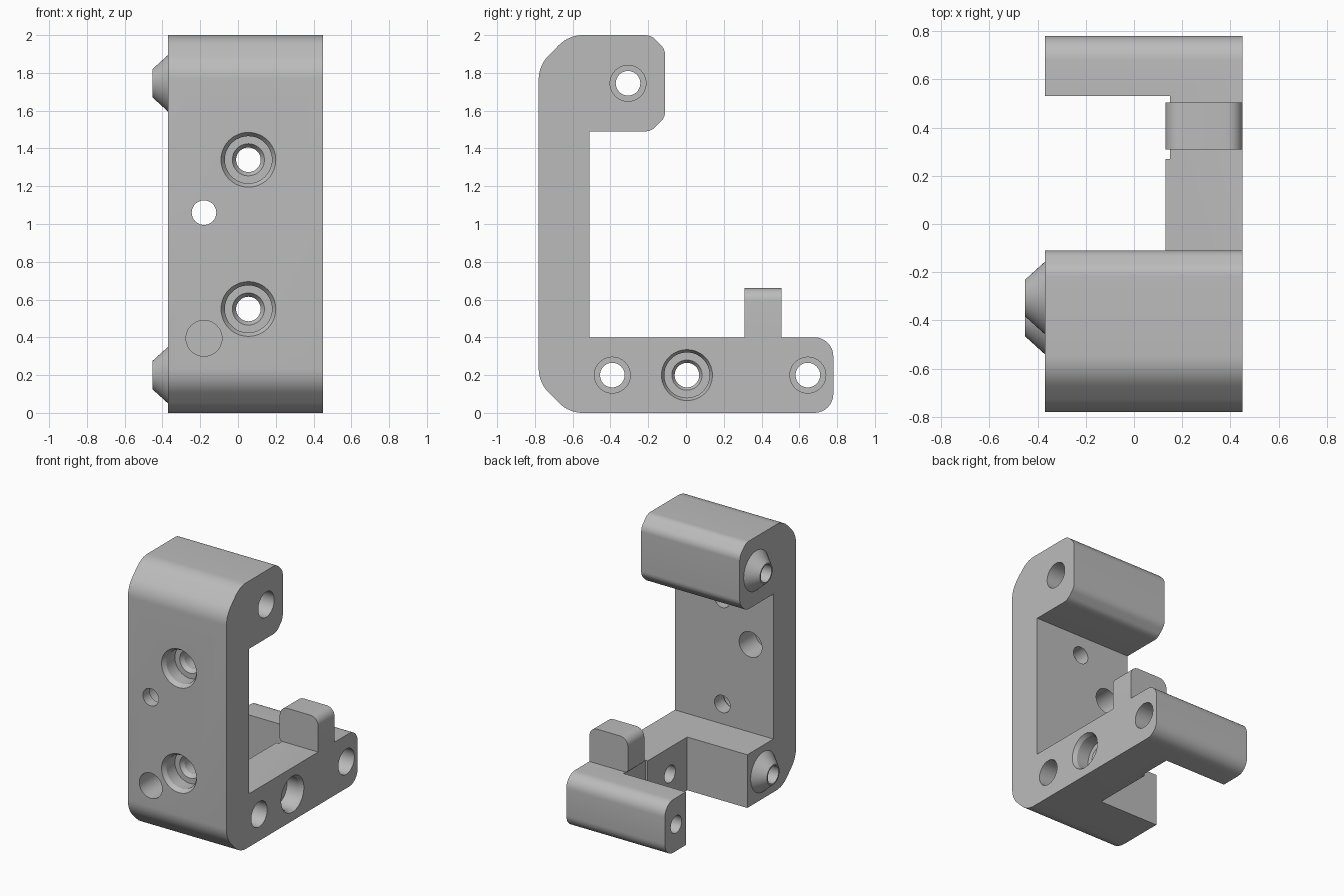
import bpy, bmesh, math
from mathutils import Vector

old = bpy.data.objects.get("Cube")
if old:
    bpy.data.objects.remove(old, do_unlink=True)

grey = bpy.data.materials.new("plain grey")
grey.use_nodes = True
colour = (0.5, 0.5, 0.5, 1)
grey.diffuse_color = colour
grey.node_tree.nodes["Principled BSDF"].inputs["Base Color"].default_value = colour

X, Y = Vector((1, 0, 0)), Vector((0, 1, 0))
LEFT, RIGHT = 0.45, -0.37          # side faces of the body
HOLE, POCKET = 0.065, 0.095        # screw hole and nut pocket radii


def make(name, bm):
    bmesh.ops.recalc_face_normals(bm, faces=bm.faces)
    mesh = bpy.data.meshes.new(name)
    bm.to_mesh(mesh)
    bm.free()
    mesh.materials.append(grey)
    ob = bpy.data.objects.new(name, mesh)
    bpy.context.collection.objects.link(ob)
    return ob


def fillet(corners, steps=8):
    """Round each (u, v, radius) corner of a closed outline."""
    out = []
    for i, (u, v, r) in enumerate(corners):
        p = Vector((u, v))
        if not r:
            out.append(p)
            continue
        a = (Vector(corners[i - 1][:2]) - p).normalized()
        b = (Vector(corners[(i + 1) % len(corners)][:2]) - p).normalized()
        half = a.angle(b) / 2
        centre = p + (a + b).normalized() * r / math.sin(half)
        s = p + a * r / math.tan(half) - centre
        e = p + b * r / math.tan(half) - centre
        sweep = s.angle(e)
        for k in range(steps + 1):
            t = k / steps
            out.append(centre + (s * math.sin((1 - t) * sweep)
                                 + e * math.sin(t * sweep)) / math.sin(sweep))
    return out


def prism(name, outline, place, along):
    bm = bmesh.new()
    face = bm.faces.new([bm.verts.new(place(p)) for p in outline])
    new = bmesh.ops.extrude_face_region(bm, geom=[face])["geom"]
    bmesh.ops.translate(bm, vec=along,
                        verts=[v for v in new if isinstance(v, bmesh.types.BMVert)])
    return make(name, bm)


def lathe(name, origin, axis, stations, sides=48):
    """Solid of revolution from (distance, radius) stations along an axis."""
    bm = bmesh.new()
    up = Vector((0, 0, 1))
    side = axis.cross(up)
    rings = []
    for d, r in stations:
        rings.append([bm.verts.new(Vector(origin) + axis * d
                      + (side * math.cos(a) + up * math.sin(a)) * r)
                      for a in (math.tau * k / sides for k in range(sides))])
    for lo, hi in zip(rings, rings[1:]):
        for k in range(sides):
            j = (k + 1) % sides
            bm.faces.new((lo[k], lo[j], hi[j], hi[k]))
    bm.faces.new(rings[0])
    bm.faces.new(rings[-1])
    return make(name, bm)


def box(name, lo, hi):
    outline = [(lo[1], lo[2]), (hi[1], lo[2]), (hi[1], hi[2]), (lo[1], hi[2])]
    return prism(name, outline, lambda p: (lo[0], p[0], p[1]), X * (hi[0] - lo[0]))


def combine(target, others, operation):
    for ob in others:
        mod = target.modifiers.new(ob.name, "BOOLEAN")
        mod.operation, mod.solver, mod.object = operation, "EXACT", ob
        ob.hide_render = True
    graph = bpy.context.evaluated_depsgraph_get()
    mesh = bpy.data.meshes.new_from_object(target.evaluated_get(graph))
    target.modifiers.clear()
    target.data = mesh
    for ob in others:
        bpy.data.objects.remove(ob, do_unlink=True)


# C-shaped body with softened chamfers, drawn in the side plane
BIG, SMALL = 0.18, 0.08
side_outline = fillet([
    (-0.62, 0, BIG), (0.78, 0, 0.1), (0.78, 0.4, 0.1), (-0.51, 0.4, 0),
    (-0.51, 1.49, 0), (-0.185, 1.49, SMALL), (-0.11, 1.565, SMALL),
    (-0.11, 1.925, SMALL), (-0.185, 2, SMALL), (-0.62, 2, BIG),
    (-0.78, 1.84, BIG), (-0.78, 0.16, BIG)])
body = prism("bracket_body", side_outline, lambda p: (RIGHT, p[0], p[1]), X * (LEFT - RIGHT))

# Conical spacers on the right side
pivots = [(-0.307, 1.745), (-0.39, 0.2)]
combine(body, [lathe("spacer", (RIGHT, y, z), -X, [(-0.05, 0.15), (0, 0.15), (0.083, 0.075)])
               for y, z in pivots], "UNION")

# Opening in the foot, with a shallow relief beside the tab
cuts = [box("opening", (-1, -0.2, -0.1), (0.13, 0.53, 0.6)),
        box("tab_relief", (0, 0.27, -0.1), (0.15, 0.53, 0.6))]

# Screw holes across the body, each with a nut pocket on the left
for y, z in pivots + [(0.645, 0.2)]:
    cuts.append(lathe("cross_hole", (LEFT, y, z), -X,
                      [(-0.1, POCKET), (0.3, POCKET), (0.3, HOLE), (1.1, HOLE)]))


def counterbore(origin, axis, wide):
    return lathe("counterbore", origin, axis,
                 [(-0.02, wide), (0, wide), (0.03, wide - 0.02), (0.13, wide - 0.02),
                  (0.13, 0.085), (0.16, HOLE), (0.6, HOLE)])


# Stepped bearing seats in the front plate and the foot
for z in (0.55, 1.34):
    cuts.append(counterbore((0.055, -0.78, z), Y, 0.145))
combine(body, cuts, "DIFFERENCE")
combine(body, [
    lathe("foot_bore", (LEFT, 0.005, 0.2), -X,
          [(-0.02, 0.135), (0, 0.135), (0.03, 0.12), (0.13, 0.12),
           (0.13, 0.08), (0.15, HOLE), (0.5, HOLE)]),
    # Front plate hole widened at the back, and a blind hole below it
    lathe("plate_hole", (-0.18, -0.9, 1.06), Y,
          [(0, HOLE), (0.2, HOLE), (0.2, POCKET), (0.5, POCKET)]),
    lathe("blind_hole", (-0.18, -0.9, 0.395), Y, [(0, POCKET), (0.38, POCKET)]),
], "DIFFERENCE")

# Upright tab on the foot
tab_outline = fillet([(0.13, 0.4, 0.02), (LEFT, 0.4, 0), (LEFT, 0.66, 0.065), (0.13, 0.66, 0.065)])
tab = prism("upright_tab", tab_outline, lambda p: (p[0], 0.31, p[1]), Y * 0.195)

bpy.ops.object.select_all(action="DESELECT")
for ob in (body, tab):
    ob.select_set(True)
bpy.context.view_layer.objects.active = body
bpy.ops.object.shade_smooth_by_angle(angle=math.radians(25))
